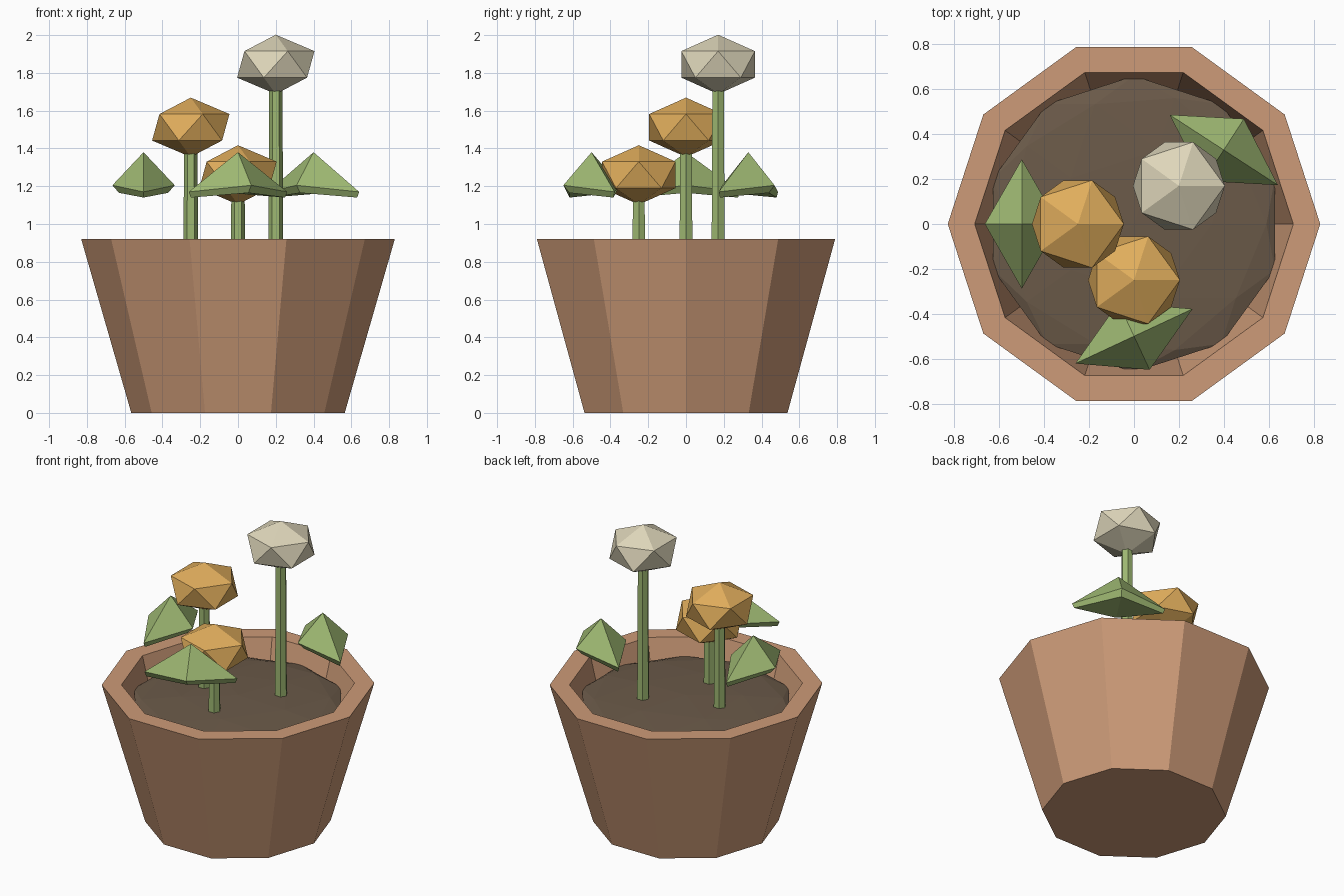
import bpy, bmesh
from math import cos, sin, pi, radians
from mathutils import Matrix, Vector

cube = bpy.data.objects.get("Cube")
if cube:
    bpy.data.objects.remove(cube, do_unlink=True)


def material(name, rgb):
    lin = [((c / 255 + 0.055) / 1.055) ** 2.4 for c in rgb] + [1.0]
    m = bpy.data.materials.new(name)
    m.use_nodes = True
    m.diffuse_color = lin
    m.node_tree.nodes["Principled BSDF"].inputs["Base Color"].default_value = lin
    return m


clay = material("terracotta", (205, 155, 120))
earth = material("soil_brown", (107, 90, 73))
green = material("leaf_green", (158, 184, 114))
orange = material("petal_orange", (224, 173, 92))
cream = material("petal_cream", (222, 214, 186))


def finish(bm, name, mat, loc=(0, 0, 0), turn=0):
    bmesh.ops.recalc_face_normals(bm, faces=bm.faces)
    me = bpy.data.meshes.new(name)
    bm.to_mesh(me)
    bm.free()
    me.materials.append(mat)
    ob = bpy.data.objects.new(name, me)
    ob.location = loc
    ob.rotation_euler.z = turn
    bpy.context.scene.collection.objects.link(ob)
    return ob


def lathe(name, profile, sides, mat, loc=(0, 0, 0)):
    """Faceted solid from (radius, height) rings, capped at both ends."""
    bm = bmesh.new()
    rings = [[bm.verts.new((r * cos(2 * pi * i / sides), r * sin(2 * pi * i / sides), z))
              for i in range(sides)] for r, z in profile]
    for a, b in zip(rings, rings[1:]):
        for i in range(sides):
            j = (i + 1) % sides
            bm.faces.new((a[i], a[j], b[j], b[i]))
    bm.faces.new(rings[0])
    bm.faces.new(rings[-1])
    return finish(bm, name, mat, loc)


def squashed_ball(name, detail, radius, height, mat, loc):
    bm = bmesh.new()
    bmesh.ops.create_icosphere(bm, subdivisions=detail, radius=1,
                               matrix=Matrix.Diagonal((radius, radius, height, 1)))
    return finish(bm, name, mat, loc)


def leaf(name, loc, angle):
    """Pointed diamond with drooping long tips and a thin edge below."""
    bm = bmesh.new()
    apex = bm.verts.new((0, 0, 0.38))
    top, low = [], []
    for i in range(4):
        d = Vector((cos(i * pi / 2), sin(i * pi / 2), 0))
        tip = i % 2 == 0
        top.append(bm.verts.new(d * (0.288 if tip else 0.165) + Vector((0, 0, 0.17 if tip else 0.205))))
        low.append(bm.verts.new(d * (0.275 if tip else 0.13) + Vector((0, 0, 0.14 if tip else 0.165))))
    for i in range(4):
        j = (i + 1) % 4
        bm.faces.new((apex, top[i], top[j]))
        bm.faces.new((top[j], top[i], low[i], low[j]))
    bm.faces.new((low[0], low[3], low[1]))
    bm.faces.new((low[2], low[1], low[3]))
    return finish(bm, name, green, loc, radians(angle))


# Pot with hollow inside, and the soil mound
lathe("pot", [(0.565, 0), (0.83, 0.92), (0.71, 0.92), (0.5, 0.1)], 10, clay)
squashed_ball("soil", 2, 0.66, 0.045, earth, (0, 0, 0.8))

# Flowers: stem and faceted head
for place, x, y, z, petal in (("left", 0.2, 0.17, 1.845, cream),
                              ("right", -0.25, 0, 1.512, orange),
                              ("front", 0, -0.25, 1.26, orange)):
    lathe(place + "_stem", [(0.04, 0.8), (0.035, z - 0.1)], 6, green, (x, y, 0))
    squashed_ball(place + "_flower_head", 1, 0.229, 0.157, petal, (x, y, z))

# Leaves
leaf("right_leaf", (-0.5, 0, 1), 90)
leaf("front_leaf", (0, -0.5, 1), 25)
leaf("left_leaf", (0.4, 0.33, 1), 147)
